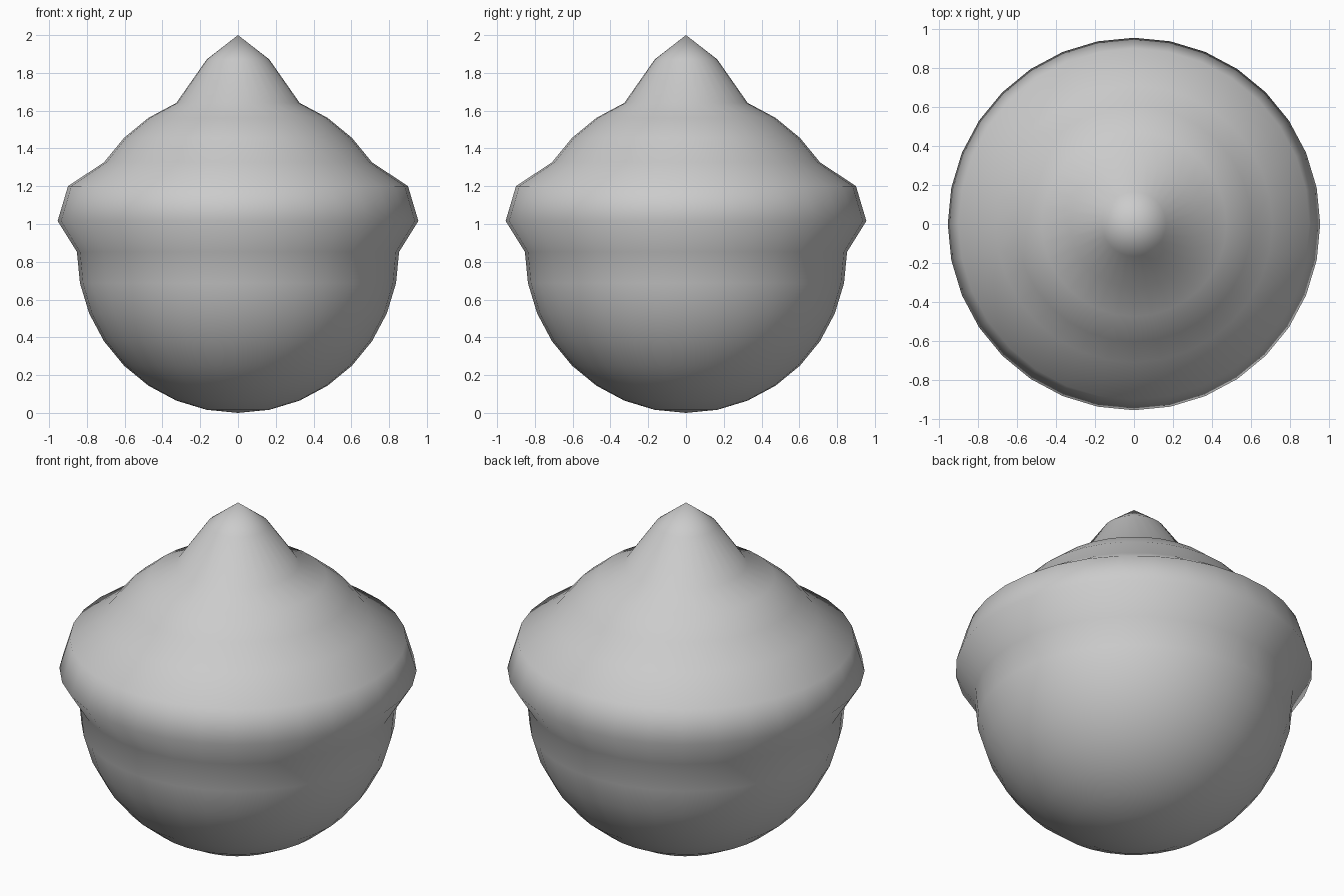
import bpy
import bmesh
from math import pi, sin, cos

cube = bpy.data.objects.get("Cube")
if cube:
    bpy.data.objects.remove(cube, do_unlink=True)

SIDES, RINGS, RADIUS = 32, 16, 0.853

# Plain grey
grey = bpy.data.materials.new("plain_grey")
grey.use_nodes = True
colour = (0.6, 0.6, 0.6, 1)
grey.diffuse_color = colour
grey.node_tree.nodes["Principled BSDF"].inputs["Base Color"].default_value = colour

# Sphere whose rings are pulled out into a pointed tip and a bulging belt
bm = bmesh.new()
bmesh.ops.create_uvsphere(bm, u_segments=SIDES, v_segments=RINGS, radius=RADIUS)
pulled = {0: (0, 2.0), 1: (0.165, 1.872), 6: (0.9, 1.2), 7: (0.955, 1.016)}
heights = [RADIUS * cos(pi * i / RINGS) for i in range(RINGS + 1)]
for v in bm.verts:
    ring = min(range(RINGS + 1), key=lambda i: abs(heights[i] - v.co.z))
    radius, z = pulled.get(ring, (RADIUS * sin(pi * ring / RINGS), RADIUS + heights[ring]))
    flat = v.co.xy.length
    scale = radius / flat if flat > 0.001 else 0
    v.co = (v.co.x * scale, v.co.y * scale, z)
for f in bm.faces:
    f.smooth = True
bmesh.ops.recalc_face_normals(bm, faces=bm.faces)

mesh = bpy.data.meshes.new("pointed_ball")
bm.to_mesh(mesh)
bm.free()
mesh.materials.append(grey)
ball = bpy.data.objects.new("pointed_ball", mesh)
bpy.context.collection.objects.link(ball)
